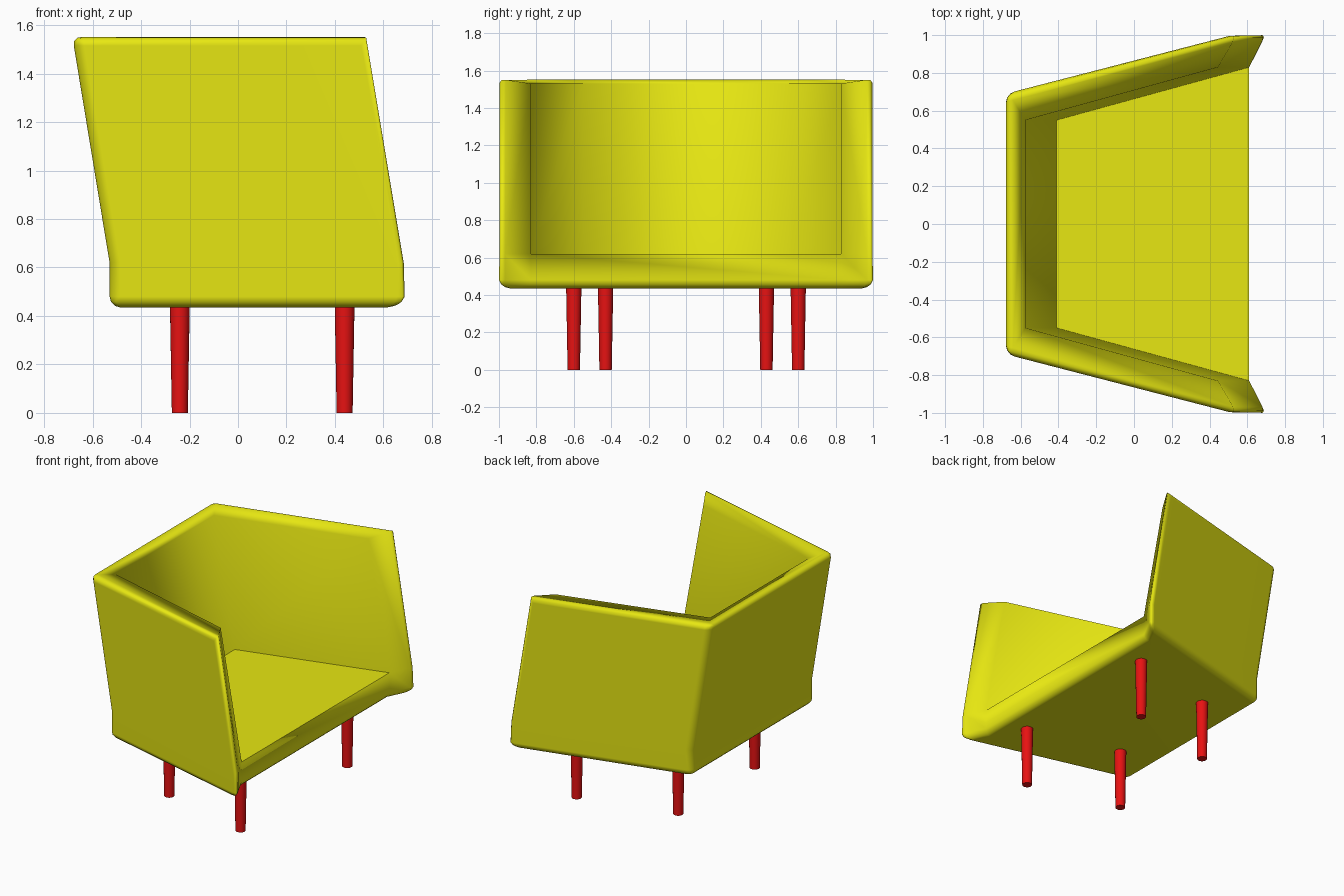
import bpy
import bmesh
import math

cube = bpy.data.objects.get("Cube")
if cube:
    bpy.data.objects.remove(cube, do_unlink=True)


def material(name, rgb):
    mat = bpy.data.materials.new(name)
    mat.use_nodes = True
    mat.diffuse_color = (*rgb, 1)
    mat.node_tree.nodes["Principled BSDF"].inputs["Base Color"].default_value = (*rgb, 1)
    return mat


yellow = material("yellow_upholstery", (0.8, 0.8, 0.006))
red = material("red_leg", (0.8, 0.006, 0.006))

BOTTOM, SEAT, RIM, INNER_RIM = 0.435, 0.62, 1.56, 1.53
LEAN = -0.155

# Half plan of the shell at seat height, open towards +x
BACK_OUT, FRONT_OUT = (-0.53, 0.69), (0.70, 1.008)
BACK_IN, FRONT_IN = (-0.41, 0.55), (0.61, 0.83)

bm = bmesh.new()


def mirrored_ring(half, z, shift=0):
    """Points down the +y side, then back along the -y side."""
    points = half + [(x, -y) for x, y in reversed(half)]
    return [bm.verts.new((x + shift, y, z)) for x, y in points]


def bridge(a, b, closed):
    for i in range(len(a) if closed else len(a) - 1):
        j = (i + 1) % len(a)
        bm.faces.new((a[i], a[j], b[j], b[i]))


# Seat block, then leaning walls around the back and sides
outline = [BACK_OUT, FRONT_OUT, FRONT_IN]
low = mirrored_ring(outline, BOTTOM)
mid = mirrored_ring(outline, SEAT)
bridge(low, mid, True)
bm.faces.new(low)

outer_top = mirrored_ring([BACK_OUT, FRONT_OUT], RIM, LEAN)
inner_top = mirrored_ring([FRONT_IN, BACK_IN], INNER_RIM, LEAN - 0.01)
inner_low = [bm.verts.new((BACK_IN[0], s * BACK_IN[1], SEAT)) for s in (1, -1)]
wall_out = [mid[3], mid[4], mid[5], mid[0], mid[1], mid[2]]
wall_out = wall_out[1:5]
wall_in = [mid[3], inner_low[1], inner_low[0], mid[2]]
top_out = [outer_top[2], outer_top[3], outer_top[0], outer_top[1]]
top_in = [inner_top[3], inner_top[2], inner_top[1], inner_top[0]]
bridge(wall_out, top_out, False)
bridge(wall_in, top_in, False)
bridge(top_out, top_in, False)
for end in (0, 3):
    bm.faces.new((wall_out[end], wall_in[end], top_in[end], top_out[end]))
bm.faces.new(wall_in)
bmesh.ops.recalc_face_normals(bm, faces=bm.faces)

# Round the bottom outline, the outer corners and the outer rim
pairs = list(zip(low, low[1:] + low[:1])) + list(zip(top_out, top_out[1:]))
pairs += list(zip(wall_out, top_out)) + [(low[i], mid[i]) for i in (0, 1, 4, 5)]
edges = [bm.edges.get(p) for p in pairs]
bmesh.ops.bevel(bm, geom=edges, offset=0.045, segments=3, profile=0.5,
                affect='EDGES', clamp_overlap=True)
bmesh.ops.recalc_face_normals(bm, faces=bm.faces)

mesh = bpy.data.meshes.new("chair_shell")
bm.to_mesh(mesh)
bm.free()
shell = bpy.data.objects.new("chair_shell", mesh)
bpy.context.collection.objects.link(shell)
mesh.materials.append(yellow)


def smooth(obj, degrees):
    bpy.ops.object.select_all(action='DESELECT')
    obj.select_set(True)
    bpy.context.view_layer.objects.active = obj
    bpy.ops.object.shade_smooth_by_angle(angle=math.radians(degrees))


smooth(shell, 78)
weighted = shell.modifiers.new("flat_panels", 'WEIGHTED_NORMAL')
weighted.keep_sharp = True

# Tapered legs, set wider at the front
for place, x, y in (("back", -0.24, 0.43), ("front", 0.44, 0.6)):
    for side, sign in (("left", 1), ("right", -1)):
        bpy.ops.mesh.primitive_cone_add(vertices=24, radius1=0.033, radius2=0.041,
                                        depth=0.45, location=(x, sign * y, 0.225))
        leg = bpy.context.object
        leg.name = f"{place}_leg_{side}"
        leg.data.materials.append(red)
        smooth(leg, 40)
